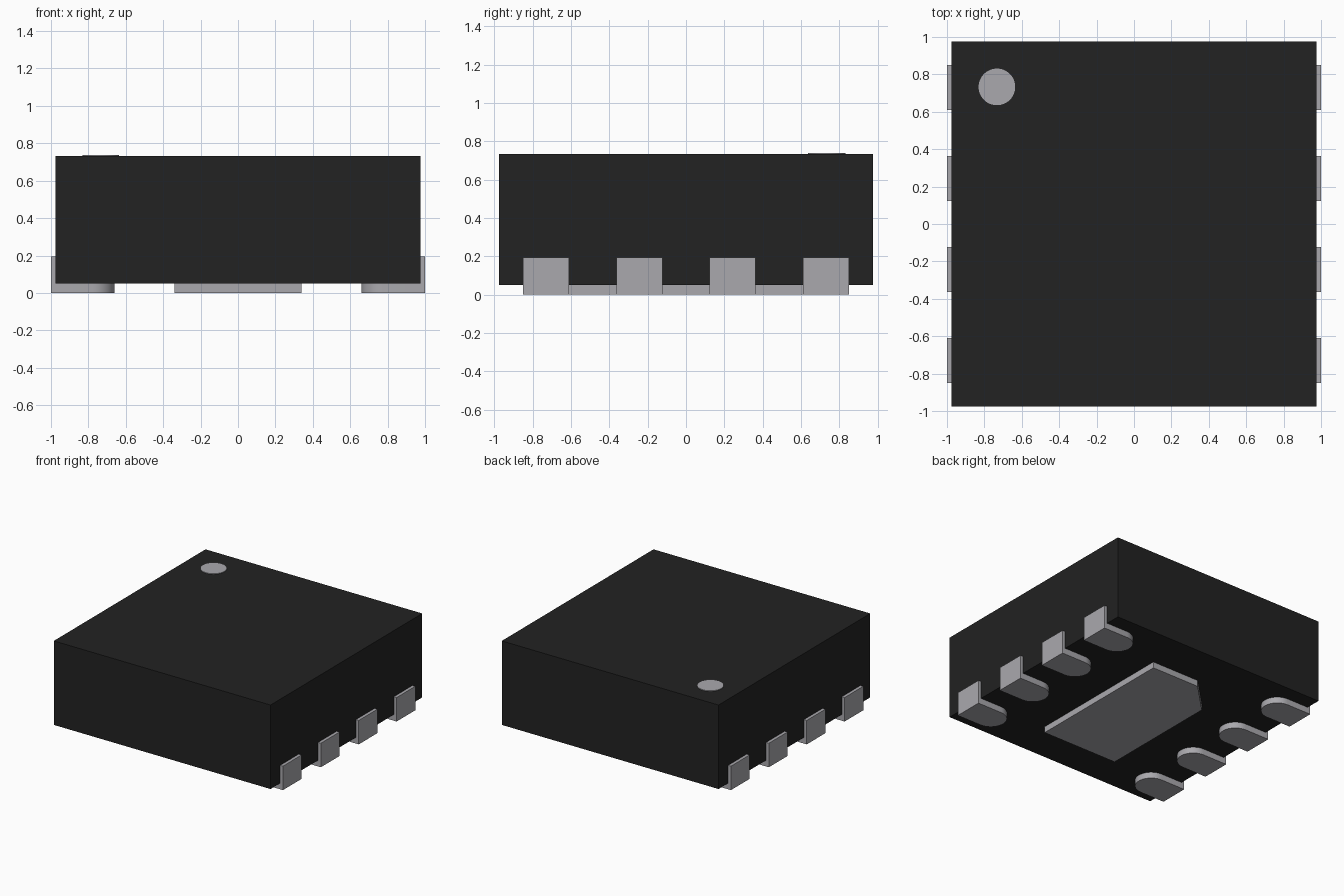
import bpy, bmesh, math

if "Cube" in bpy.data.objects:
    bpy.data.objects.remove(bpy.data.objects["Cube"])


def material(name, rgb):
    m = bpy.data.materials.new(name)
    m.diffuse_color = (*rgb, 1)
    m.use_nodes = True
    m.node_tree.nodes["Principled BSDF"].inputs["Base Color"].default_value = m.diffuse_color
    return m


BLACK = material("black_resin", (0.016, 0.016, 0.016))
METAL = material("tinned_metal", (0.40, 0.395, 0.42))
MARK = material("mark_grey", (0.40, 0.395, 0.42))


def prism(bm, outline, z0, z1):
    """Extrude a counter-clockwise xy outline from z0 to z1."""
    face = bm.faces.new([bm.verts.new((x, y, z0)) for x, y in outline])
    top = bmesh.ops.extrude_face_region(bm, geom=[face])["geom"]
    for v in top:
        if isinstance(v, bmesh.types.BMVert):
            v.co.z = z1


def rect(x0, x1, y0, y1):
    return [(x0, y0), (x1, y0), (x1, y1), (x0, y1)]


def part(name, mat, *prisms):
    bm = bmesh.new()
    for p in prisms:
        prism(bm, *p)
    bmesh.ops.recalc_face_normals(bm, faces=bm.faces)
    me = bpy.data.meshes.new(name)
    bm.to_mesh(me)
    bm.free()
    me.materials.append(mat)
    ob = bpy.data.objects.new(name, me)
    bpy.context.scene.collection.objects.link(ob)
    bpy.context.view_layer.objects.active = ob
    ob.select_set(True)
    bpy.ops.object.shade_smooth_by_angle(angle=math.radians(30))
    ob.select_set(False)
    return ob


# Moulded package body
H = 0.975
part("package_body", BLACK, (rect(-H, H, -H, H), 0.05, 0.733))

# Pin one marker disc on the top
dot = [(-0.733 + 0.098 * math.cos(a), 0.733 + 0.098 * math.sin(a))
       for a in (2 * math.pi * i / 48 for i in range(48))]
part("pin_one_mark", MARK, (dot, 0.731, 0.738))

# Central thermal pad with one chamfered corner
pad = [(-0.34, -0.63), (0.34, -0.63), (0.34, 0.63), (-0.09, 0.63), (-0.34, 0.38)]
part("thermal_pad", METAL, (pad, 0, 0.05))

# Eight leads: round-ended foot under the body and a tab up the side
R = 0.12
for side, label in ((1, "right"), (-1, "left")):
    for i in range(4):
        y = (i - 1.5) * 0.487
        foot = [(1.0, y - R), (1.0, y + R)]
        foot += [(0.66 + R - R * math.sin(a), y + R * math.cos(a))
                 for a in (math.pi * k / 20 for k in range(21))]
        tab = rect(H, 1.0, y - R, y + R)
        foot = [(side * px, py) for px, py in foot]
        tab = [(side * px, py) for px, py in tab]
        part(f"lead_{label}_{i + 1}", METAL, (foot, 0, 0.05), (tab, 0.05, 0.195))
